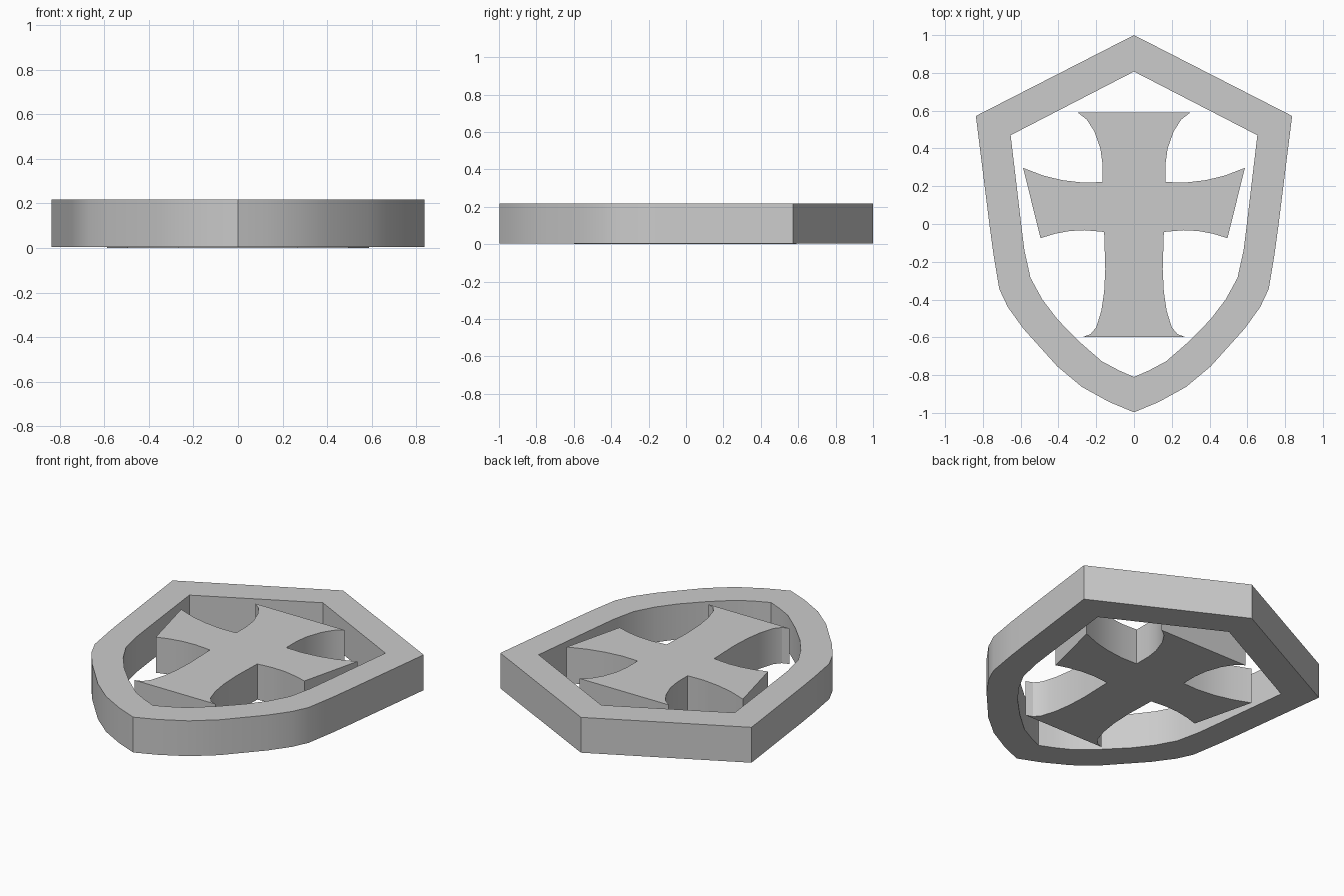
import bpy, bmesh, math

if "Cube" in bpy.data.objects:
    bpy.data.objects.remove(bpy.data.objects["Cube"])


def mirrored(half):
    """Closed outline from a right half listed top to bottom."""
    return half + [(-x, y) for x, y in reversed(half) if x > 1e-6]


def finish(bm, name):
    bmesh.ops.recalc_face_normals(bm, faces=bm.faces)
    mesh = bpy.data.meshes.new(name)
    bm.to_mesh(mesh)
    bm.free()
    obj = bpy.data.objects.new(name, mesh)
    bpy.context.collection.objects.link(obj)
    bpy.ops.object.select_all(action='DESELECT')
    obj.select_set(True)
    bpy.context.view_layer.objects.active = obj
    bpy.ops.object.shade_smooth_by_angle(angle=math.radians(25))
    return obj


def ring_prism(name, outer, inner, z0, z1):
    bm = bmesh.new()
    loops = [[bm.verts.new((x, y, z)) for x, y in pts]
             for pts, z in ((outer, z0), (outer, z1), (inner, z1), (inner, z0))]
    n = len(outer)
    for k in range(4):
        a, b = loops[k], loops[(k + 1) % 4]
        for i in range(n):
            j = (i + 1) % n
            bm.faces.new((a[i], a[j], b[j], b[i]))
    return finish(bm, name)


def prism(name, pts, z0, z1):
    bm = bmesh.new()
    face = bm.faces.new([bm.verts.new((x, y, z0)) for x, y in pts])
    out = bmesh.ops.extrude_face_region(bm, geom=[face], use_keep_orig=True)
    verts = [g for g in out['geom'] if isinstance(g, bmesh.types.BMVert)]
    bmesh.ops.translate(bm, verts=verts, vec=(0, 0, z1 - z0))
    bmesh.ops.triangulate(bm, faces=[f for f in bm.faces if len(f.verts) > 4])
    return finish(bm, name)


# Shield rim
outer = [(0, 1), (.837, .572), (.763, -.02), (.744, -.16), (.713, -.345),
         (.668, -.44), (.585, -.555), (.405, -.755), (.275, -.863),
         (.13, -.943), (0, -.997)]
inner = [(0, .807), (.653, .47), (.6, .02), (.58, -.14), (.548, -.285),
         (.485, -.4), (.405, -.505), (.293, -.62), (.17, -.727),
         (.08, -.775), (0, -.81)]
ring_prism("shield_rim", mirrored(outer), mirrored(inner), 0.004, 0.217)

# Flared cross
cross = [(.298, .59), (.25, .553), (.21, .49), (.178, .40), (.167, .32), (.167, .222),
         (.27, .219), (.38, .232), (.48, .256), (.587, .297),
         (.495, -.075), (.42, -.052), (.34, -.037), (.26, -.033), (.158, -.042),
         (.152, -.24), (.158, -.36), (.173, -.46), (.2, -.547), (.23, -.583),
         (.27, -.598)]
prism("flared_cross", mirrored(cross), 0.0, 0.215)
